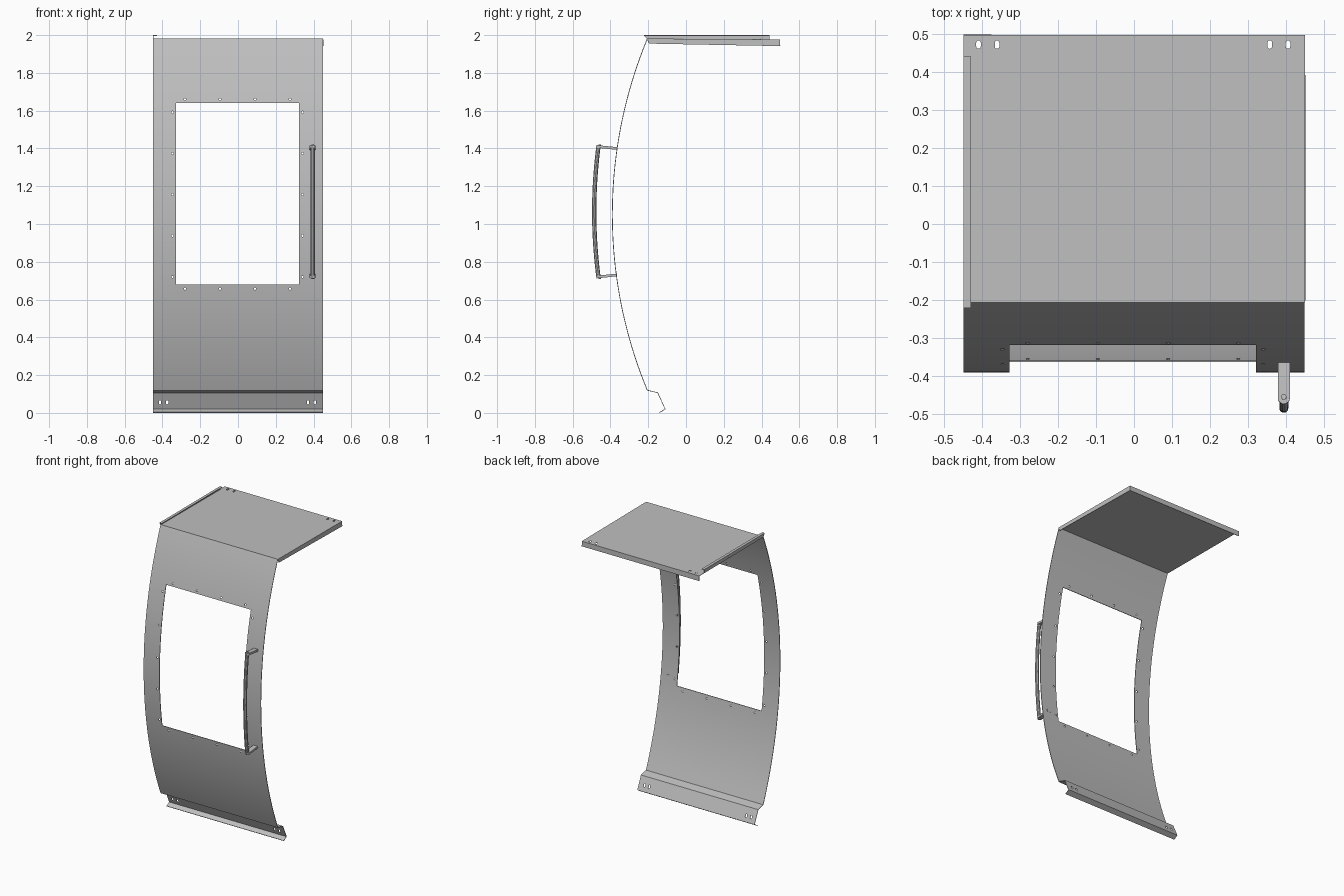
import bpy, bmesh, math
from mathutils import Vector, Matrix

cube = bpy.data.objects.get("Cube")
if cube:
    bpy.data.objects.remove(cube)

steel = bpy.data.materials.new("grey steel")
steel.use_nodes = True
grey = (0.52, 0.52, 0.52, 1)
steel.diffuse_color = grey
steel.node_tree.nodes["Principled BSDF"].inputs["Base Color"].default_value = grey

HALF = 0.45      # half width of the sheet
SHEET = 0.004    # sheet thickness
RADIUS, MID = 2.43, 1.05


def make(name, bm):
    bmesh.ops.recalc_face_normals(bm, faces=bm.faces)
    mesh = bpy.data.meshes.new(name)
    bm.to_mesh(mesh)
    bm.free()
    mesh.materials.append(steel)
    obj = bpy.data.objects.new(name, mesh)
    bpy.context.collection.objects.link(obj)
    return obj


def apply(obj, kind, **settings):
    mod = obj.modifiers.new(kind.title(), kind)
    for key, value in settings.items():
        setattr(mod, key, value)
    bpy.ops.object.select_all(action='DESELECT')
    bpy.context.view_layer.objects.active = obj
    obj.select_set(True)
    bpy.ops.object.modifier_apply(modifier=mod.name)


def smooth(obj):
    bpy.ops.object.select_all(action='DESELECT')
    bpy.context.view_layer.objects.active = obj
    obj.select_set(True)
    bpy.ops.object.shade_smooth_by_angle(angle=math.radians(25))


def prism(bm, outline, depth, matrix):
    """Extrude a flat outline by depth, centred, then place it."""
    rings = [[bm.verts.new(matrix @ Vector((u, v, s * depth / 2))) for u, v in outline]
             for s in (-1, 1)]
    bm.faces.new(rings[0])
    bm.faces.new(rings[1])
    for i in range(len(outline)):
        j = (i + 1) % len(outline)
        bm.faces.new((rings[0][i], rings[0][j], rings[1][j], rings[1][i]))


def slot(r, length, n=6):
    """Rounded slot outline, long in v."""
    half = length / 2 - r
    pts = []
    for k in range(2 * n + 2):
        a = math.pi * (k if k <= n else k - 1) / n
        pts.append((r * math.cos(a), r * math.sin(a) + (half if k <= n else -half)))
    return pts


def cut(obj, bm):
    cutter = make("cutter", bm)
    cutter.hide_render = True
    apply(obj, 'BOOLEAN', object=cutter, operation='DIFFERENCE', solver='EXACT')
    bpy.data.objects.remove(cutter)


def along_y(x, y, z):
    return Matrix.Translation((x, y, z)) @ Matrix.Rotation(math.pi / 2, 4, 'X')


def arc_y(z):
    return -0.39 + RADIUS - math.sqrt(RADIUS ** 2 - (z - MID) ** 2)


# Curved door sheet with the folded sill along its bottom
profile = [(-0.14, 0.002), (-0.11, 0.02), (-0.15, 0.107)]
profile += [(arc_y(z), z) for z in (0.12 + 1.86 * i / 40 for i in range(41))]
bm = bmesh.new()
cols = [[bm.verts.new((x, y, z)) for y, z in profile] for x in (-HALF, HALF)]
for i in range(len(profile) - 1):
    bm.faces.new((cols[0][i], cols[1][i], cols[1][i + 1], cols[0][i + 1]))
door = make("door_panel", bm)
apply(door, 'SOLIDIFY', thickness=SHEET, offset=0)

# Window opening, screw holes round it and slots in the sill
bm = bmesh.new()
prism(bm, [(-0.328, -0.48), (0.322, -0.48), (0.322, 0.48), (-0.328, 0.48)], 0.4,
      along_y(0, -0.38, 1.16))
hole = [(0.006 * math.cos(k * math.pi / 5), 0.006 * math.sin(k * math.pi / 5)) for k in range(10)]
for i in range(4):
    for z in (0.657, 1.66):
        prism(bm, hole, 0.2, along_y(-0.28 + 0.185 * i, arc_y(z), z))
for i in range(5):
    z = 0.72 + 0.218 * i
    for x in (-0.347, 0.341):
        prism(bm, hole, 0.2, along_y(x, arc_y(z), z))
for x in (-0.413, -0.375, 0.37, 0.407):
    prism(bm, slot(0.006, 0.022), 0.06, along_y(x, -0.126, 0.056))
cut(door, bm)
smooth(door)


# Roof sheet with flanges folded down at the back and left
def quad_sheet(bm, corners):
    bm.faces.new([bm.verts.new(c) for c in corners])


FRONT, BACK, TOP, REAR = -0.207, 0.497, 1.98, 1.976
bm = bmesh.new()
quad_sheet(bm, [(-HALF, FRONT, TOP), (HALF, FRONT, TOP), (HALF, BACK, REAR), (-HALF, BACK, REAR)])
quad_sheet(bm, [(HALF, FRONT, TOP), (HALF, -0.195, 1.955), (HALF, BACK, 1.942), (HALF, BACK, REAR)])
quad_sheet(bm, [(HALF, BACK, REAR), (HALF, BACK, 1.942), (-HALF, BACK, 1.942), (-HALF, BACK, REAR)])
bmesh.ops.remove_doubles(bm, verts=bm.verts, dist=0.0005)
roof = make("roof_panel", bm)
apply(roof, 'SOLIDIFY', thickness=SHEET, offset=0)
bm = bmesh.new()
for x in (-0.41, -0.361, 0.358, 0.406):
    prism(bm, slot(0.006, 0.022), 0.03, Matrix.Translation((x, 0.473, REAR)))
cut(roof, bm)

# Raised edge with an inward lip on the right of the roof
bm = bmesh.new()
edge = [(-HALF + 0.002, FRONT, TOP, REAR), (-HALF + 0.002, -0.222, 1.998, 1.998),
        (-0.43, -0.222, 1.998, 1.998)]
pairs = [(bm.verts.new((x, y, a)), bm.verts.new((x, 0.442, b))) for x, y, a, b in edge]
for (a, b), (c, d) in zip(pairs, pairs[1:]):
    bm.faces.new((a, b, d, c))
lip = make("roof_edge_lip", bm)
apply(lip, 'SOLIDIFY', thickness=SHEET, offset=0)

# Handle: bowed round bar
HX, LOW, HIGH = 0.395, 0.715, 1.415
curve = bpy.data.curves.new("handle_bar", 'CURVE')
curve.dimensions = '3D'
curve.bevel_depth = 0.012
curve.bevel_resolution = 3
curve.use_fill_caps = True
spline = curve.splines.new('POLY')
STEPS = 20
spline.points.add(STEPS)
for i, p in enumerate(spline.points):
    t = 2 * i / STEPS - 1
    p.co = (HX, -0.486 + 0.023 * t * t, (LOW + HIGH) / 2 + t * (HIGH - LOW) / 2, 1)
bar = bpy.data.objects.new("handle_bar", curve)
bpy.context.collection.objects.link(bar)
bpy.ops.object.select_all(action='DESELECT')
bpy.context.view_layer.objects.active = bar
bar.select_set(True)
bpy.ops.object.convert(target='MESH')
bar.data.materials.clear()
bar.data.materials.append(steel)
smooth(bar)

# Handle arms with a screw head on each
for side, z, tilt in (("upper", HIGH - 0.01, -0.1), ("lower", LOW + 0.01, 0.1)):
    place = Matrix.Translation((HX, -0.417, z)) @ Matrix.Rotation(tilt, 4, 'X')
    bm = bmesh.new()
    outline = [(0.016, 0.052), (-0.016, 0.052)]
    outline += [(-0.016 * math.cos(a), -0.042 - 0.016 * math.sin(a))
                for a in (k * math.pi / 8 for k in range(9))]
    prism(bm, outline, 0.014, place)
    make(side + "_handle_arm", bm)
    bm = bmesh.new()
    out = 0.009 if side == "upper" else -0.009
    prism(bm, [(1.2 * u, 1.2 * v) for u, v in hole], 0.006,
          place @ Matrix.Translation((0, -0.04, out)))
    make(side + "_handle_screw", bm)
